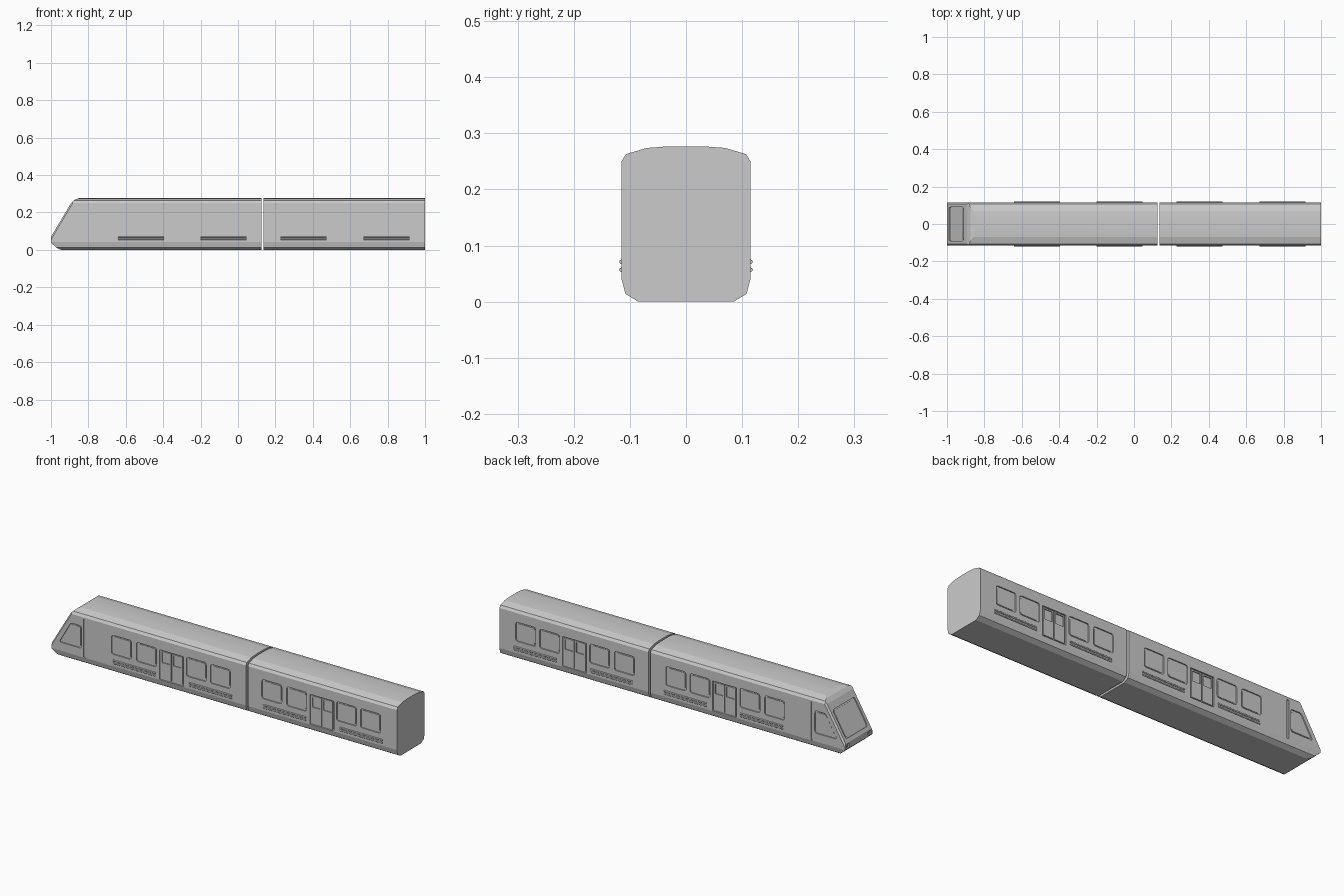
import bpy, bmesh, math
from mathutils import Vector

if "Cube" in bpy.data.objects:
    bpy.data.objects.remove(bpy.data.objects["Cube"])

HALF = 0.115          # half width of the carriage
SECTION = [(0.085, 0), (0.108, 0.014), (HALF, 0.041), (HALF, 0.25), (0.107, 0.263),
           (0.07, 0.274), (0.03, 0.277)]
NOSE = [(-0.945, 0), (-0.965, 0.008), (-1, 0.038), (-1, 0.07), (-0.893, 0.25),
        (-0.875, 0.268), (-0.85, 0.2768)]


def finish(name, bm, angle=12):
    bmesh.ops.recalc_face_normals(bm, faces=bm.faces)
    me = bpy.data.meshes.new(name)
    bm.to_mesh(me)
    bm.free()
    ob = bpy.data.objects.new(name, me)
    bpy.context.collection.objects.link(ob)
    if angle:
        smooth(ob, angle)
    return ob


def smooth(ob, angle):
    bpy.ops.object.select_all(action='DESELECT')
    ob.select_set(True)
    bpy.context.view_layer.objects.active = ob
    bpy.ops.object.shade_smooth_by_angle(angle=math.radians(angle))


def loft(bm, a, b):
    """Closed solid between two matching outlines."""
    va, vb = [bm.verts.new(p) for p in a], [bm.verts.new(p) for p in b]
    n = len(va)
    for i in range(n):
        j = (i + 1) % n
        bm.faces.new((va[i], va[j], vb[j], vb[i]))
    bm.faces.new(va[::-1])
    bm.faces.new(vb)


def rounded(pts, r, seg=3):
    """Round the corners of a 2D outline."""
    out, pts = [], [Vector(p) for p in pts]
    for i, p in enumerate(pts):
        a = p + (pts[i - 1] - p).normalized() * r
        b = p + (pts[(i + 1) % len(pts)] - p).normalized() * r
        for k in range(seg + 1):
            t = k / seg
            out.append(a * (1 - t) ** 2 + p * 2 * t * (1 - t) + b * t * t)
    return out


def rect(x0, x1, z0, z1, r=0.012):
    return rounded([(x0, z0), (x1, z0), (x1, z1), (x0, z1)], r)


def shrink(pts, m):
    xs, ys = [p.x for p in pts], [p.y for p in pts]
    c = Vector(((min(xs) + max(xs)) / 2, (min(ys) + max(ys)) / 2))
    fx, fy = 1 - 2 * m / (max(xs) - min(xs)), 1 - 2 * m / (max(ys) - min(ys))
    return [Vector((c.x + (p.x - c.x) * fx, c.y + (p.y - c.y) * fy)) for p in pts]


def plate(bm, pts, frame, d0, d1):
    """Extrude an outline between two heights above a surface frame (origin, u, v, normal)."""
    o, u, v, n = frame
    loft(bm, *[[o + u * p[0] + v * p[1] + n * d for p in pts] for d in (d0, d1)])


def side(s):
    return Vector((0, s * HALF, 0)), Vector((1, 0, 0)), Vector((0, 0, 1)), Vector((0, s, 0))


def shell(x0, x1):
    bm = bmesh.new()
    ring = SECTION + [(-y, z) for y, z in reversed(SECTION)]
    loft(bm, [(x0, y, z) for y, z in ring], [(x1, y, z) for y, z in ring])
    bmesh.ops.recalc_face_normals(bm, faces=bm.faces)
    return bm


def slice_off(bm, co, no):
    res = bmesh.ops.bisect_plane(bm, geom=bm.verts[:] + bm.edges[:] + bm.faces[:], dist=1e-6,
                                 plane_co=co, plane_no=no, clear_outer=True)
    edges = [e for e in res['geom_cut'] if isinstance(e, bmesh.types.BMEdge) and e.is_boundary]
    if edges:
        bmesh.ops.edgeloop_fill(bm, edges=edges)


def carve(body, cutter_bm):
    cutter = finish("cutter", cutter_bm, 0)
    cutter.hide_render = True
    mod = body.modifiers.new("recesses", 'BOOLEAN')
    mod.operation, mod.solver, mod.object = 'DIFFERENCE', 'EXACT', cutter
    bpy.context.view_layer.objects.active = body
    bpy.ops.object.modifier_apply(modifier=mod.name)
    bpy.data.objects.remove(cutter)
    smooth(body, 12)


# Slanted windscreen plane
slope = Vector((0.107, 0, 0.18)).normalized()
slope_n = Vector((-slope.z, 0, slope.x))
SCREEN = (Vector((-1, 0, 0.07)), Vector((0, 1, 0)), slope, slope_n)
FRONT = (Vector((-1, 0, 0)), Vector((0, 1, 0)), Vector((0, 0, 1)), Vector((-1, 0, 0)))


def carriage(name, x0, x1, off, cab):
    bm = shell(x0, x1)
    cut, glass, doors, ribs = (bmesh.new() for _ in range(4))

    def pane(outline, frame):
        plate(cut, outline, frame, -0.006, 0.01)
        plate(glass, shrink(outline, 0.007), frame, -0.0065, -0.003)

    for s in (-1, 1):
        f = side(s)
        # Passenger windows
        for wx in (-0.652, -0.508, -0.219, -0.08):
            pane(rect(wx + off, wx + off + 0.116, 0.103, 0.203), f)
        # Double door: recess, two leaves, framed lights
        plate(cut, rect(off - 0.374, off - 0.235, 0.043, 0.199, 0.003), f, -0.006, 0.01)
        for lx in (-0.367, -0.302):
            x = lx + off
            plate(doors, rect(x, x + 0.06, 0.049, 0.125, 0.002), f, -0.007, -0.001)
            for a, b, c, d in ((0, 0.06, 0.125, 0.135), (0, 0.06, 0.187, 0.194),
                               (0, 0.007, 0.135, 0.187), (0.053, 0.06, 0.135, 0.187)):
                plate(doors, rect(x + a, x + b, c, d, 0.0005), f, -0.007, -0.001)
        # Raised ribs below the windows
        for rx in (-0.642, -0.2):
            for z in (0.057, 0.071):
                ring = [(HALF * s + 0.004 * math.cos(k * math.pi / 4),
                         z + 0.004 * math.sin(k * math.pi / 4)) for k in range(8)]
                loft(ribs, [(rx + off, y, w) for y, w in ring],
                     [(rx + off + 0.246, y, w) for y, w in ring])
        if cab:
            # Driver side window, cab seam and headlight
            pane(rounded([(-0.955, 0.085), (-0.826, 0.085), (-0.826, 0.202), (-0.888, 0.202)],
                         0.012), f)
            plate(cut, rect(-0.814, -0.803, 0.043, 0.243, 0.002), f, -0.005, 0.01)
            pane(rect(s * 0.089 - 0.011, s * 0.089 + 0.011, 0.044, 0.064, 0.004), FRONT)
    if cab:
        # Nose planes, chamfered screen pillars, windscreen
        for (ax, az), (bx, bz) in zip(NOSE, NOSE[1:]):
            if ax != bx:
                slice_off(bm, (ax, 0, az), Vector((az - bz, 0, bx - ax)).normalized())
        for s in (-1, 1):
            slice_off(bm, (-1, s * 0.107, 0.07), (slope_n + Vector((0, s, 0))).normalized())
        pane(rect(-0.09, 0.09, 0.02, 0.172, 0.012), SCREEN)

    body = finish(name + "_body", bm)
    carve(body, cut)
    finish(name + "_glass", glass)
    finish(name + "_doors", doors)
    finish(name + "_side_ribs", ribs, 50)


carriage("cab_carriage", -1, 0.126, 0, True)
carriage("rear_carriage", 0.137, 1, 0.87, False)
